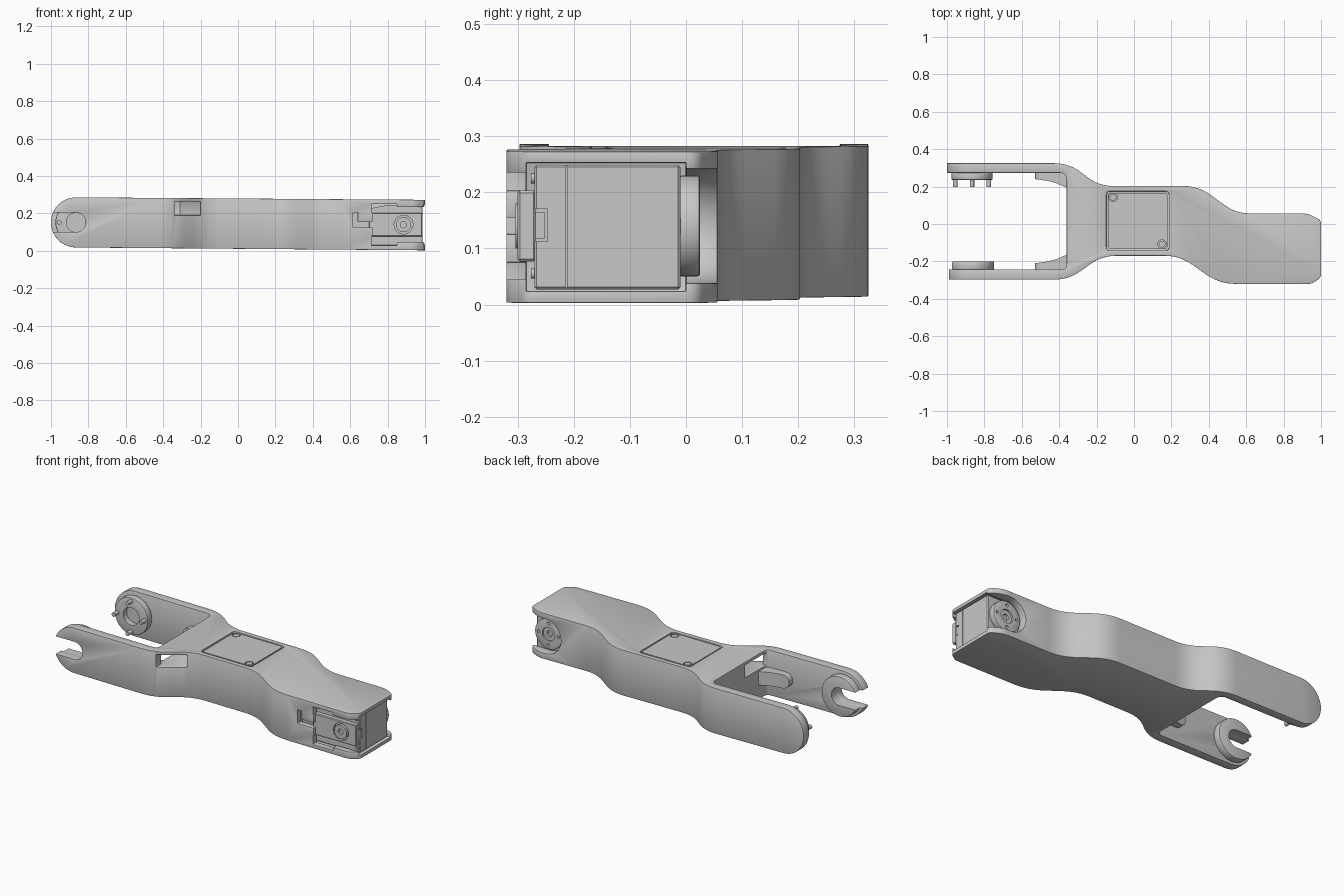
import bpy, bmesh, math
from mathutils import Vector

cube = bpy.data.objects.get("Cube")
if cube:
    bpy.data.objects.remove(cube, do_unlink=True)

grey = bpy.data.materials.new("plain grey")
grey.use_nodes = True
COLOUR = (0.58, 0.58, 0.58, 1)
grey.diffuse_color = COLOUR
grey.node_tree.nodes["Principled BSDF"].inputs["Base Color"].default_value = COLOUR


def finish(name, bm):
    bmesh.ops.recalc_face_normals(bm, faces=bm.faces)
    mesh = bpy.data.meshes.new(name)
    bm.to_mesh(mesh)
    bm.free()
    mesh.materials.append(grey)
    ob = bpy.data.objects.new(name, mesh)
    bpy.context.collection.objects.link(ob)
    return ob


def prism(name, pts, lo, hi, axis="z"):
    """Extrude an outline: xy points along z, or xz points along y."""
    bm = bmesh.new()
    place = (lambda p, d: (p[0], p[1], d)) if axis == "z" else (lambda p, d: (p[0], d, p[1]))
    low = [bm.verts.new(place(p, lo)) for p in pts]
    high = [bm.verts.new(place(p, hi)) for p in pts]
    bm.faces.new(low)
    bm.faces.new(high[::-1])
    for i in range(len(pts)):
        bm.faces.new((low[i - 1], high[i - 1], high[i], low[i]))
    return finish(name, bm)


def box(name, x, y, z):
    return prism(name, [(x[0], y[0]), (x[1], y[0]), (x[1], y[1]), (x[0], y[1])], *z)


def arc(cx, cz, r, start=0, end=360, n=40):
    steps = n if end - start == 360 else n + 1
    angles = [math.radians(start + (end - start) * i / n) for i in range(steps)]
    return [(cx + r * math.cos(a), cz + r * math.sin(a)) for a in angles]


def disc(name, cx, cz, r, y0, y1, n=40):
    return prism(name, arc(cx, cz, r, n=n), y0, y1, "y")


def fillet(corners, n=6):
    """Round each (x, y, size) corner of an outline."""
    out = []
    for i, (x, y, r) in enumerate(corners):
        p = Vector((x, y))
        if not r:
            out.append(p)
            continue
        a = p + (Vector(corners[i - 1][:2]) - p).normalized() * r
        b = p + (Vector(corners[(i + 1) % len(corners)][:2]) - p).normalized() * r
        for k in range(n + 1):
            t = k / n
            out.append(a * (1 - t) ** 2 + p * 2 * t * (1 - t) + b * t * t)
    return out


def apply_all(ob):
    bpy.context.view_layer.objects.active = ob
    for m in list(ob.modifiers):
        bpy.ops.object.modifier_apply(modifier=m.name)


def combine(ob, other, operation="DIFFERENCE"):
    m = ob.modifiers.new("cut", "BOOLEAN")
    m.operation, m.solver, m.object = operation, "EXACT", other
    apply_all(ob)
    bpy.data.objects.remove(other, do_unlink=True)


def soften(ob, width, segments=2):
    m = ob.modifiers.new("soft edges", "BEVEL")
    m.width, m.segments, m.angle_limit = width, segments, math.radians(40)
    apply_all(ob)


# Forked link body
body = prism("link_body", fillet([
    (-1.02, 0.325, 0), (-1.02, 0.274, 0), (-0.36, 0.274, .04), (-0.36, -0.244, .03),
    (-1.02, -0.244, 0), (-1.02, -0.297, 0), (-0.345, -0.297, .08), (-0.175, -0.17, .08),
    (0.245, -0.17, .08), (0.455, -0.32, .09), (0.95, -0.32, .02), (1, -0.285, .02),
    (1, 0.02, .02), (0.93, 0.056, .03), (0.545, 0.056, .08), (0.345, 0.203, .08),
    (-0.19, 0.203, .08), (-0.345, 0.325, .08)]), -0.1, 0.4)
HUB_X, HUB_Z = -0.866, 0.152
side = arc(HUB_X, HUB_Z, 0.134, 90, 270, 28) + [(1.1, 0.002), (1.1, 0.272)]
combine(body, prism("side_shape", side, -0.5, 0.5, "y"), "INTERSECT")

# Inner ribs with rounded tips where the arms meet the body
for name, s, wall in (("rear_rib", 1, 0.28), ("front_rib", -1, 0.25)):
    depth = [(-0.53, 0), (-0.53, -.04), (-0.46, -.05), (-0.42, -.06), (-0.35, -.09), (-0.35, 0)]
    rib = prism(name, [(x, s * (wall + d)) for x, d in depth], 0, 0.3)
    tip = arc(-0.49, 0.14, 0.04, 90, 270, 16) + [(-0.3, 0.1), (-0.3, 0.18)]
    combine(rib, prism("rib_shape", tip, -0.4, 0.4, "y"), "INTERSECT")

# Fork bosses
front_boss = disc("front_boss", HUB_X, HUB_Z, 0.118, -0.246, -0.2)
rear_boss = disc("rear_boss", HUB_X, HUB_Z, 0.11, 0.235, 0.276)
for boss in (front_boss, rear_boss):
    soften(boss, 0.006)
slot = arc(HUB_X, HUB_Z, 0.052, -90, 90, 20) + [(-1.1, HUB_Z + .052), (-1.1, HUB_Z - .052)]
for part in (body, front_boss):
    combine(part, prism("slot_cut", slot, -0.4, -0.1, "y"))
combine(rear_boss, disc("hub_cut", HUB_X, HUB_Z, 0.052, 0.2, 0.268))
for i in range(4):
    a = math.radians(90 * i)
    px, pz = HUB_X + 0.09 * math.cos(a), HUB_Z + 0.09 * math.sin(a)
    disc(f"rear_pin_{i + 1}", px, pz, 0.012, 0.198, 0.24, 16)

# Cable window from the front flank into the fork
tunnel = [(-0.2, -0.35), (-0.2, -0.18), (-0.31, -0.04), (-0.45, -0.04), (-0.45, -0.235), (-0.34, -0.235),
          (-0.34, -0.35)]
combine(body, prism("window_cut", tunnel, 0.19, 0.264))

# Recessed top cover with two screws
cover = [(-0.148, -0.142, .02), (0.187, -0.142, .02), (0.187, 0.175, .02), (-0.148, 0.175, .02)]
combine(body, prism("cover_cut", fillet(cover), 0.256, 0.4))
inset = [(x + math.copysign(.008, -x), y + math.copysign(.008, -y), r) for x, y, r in cover]
lid = prism("top_cover", fillet(inset), 0.25, 0.278)
for i, (x, y) in enumerate(((-0.112, 0.143), (0.15, -0.108))):
    combine(lid, prism("screw_well", arc(x, y, 0.023, n=24), 0.268, 0.3))
    prism(f"cover_screw_{i + 1}", arc(x, y, 0.018, n=24), 0.26, 0.277)

# Motor bay: end opening, front cut-outs and rear horn opening
AX, AZ = 0.885, 0.14
bay_cuts = [
    box("bay", (0.6, 1.1), (-0.285, 0.0), (0.024, 0.253)),
    box("front_opening", (0.72, 1.1), (-0.4, -0.2), (0.045, 0.235)),
    box("upper_pocket", (0.715, 0.85), (-0.4, -0.2), (0.203, 0.25)),
    box("lower_pocket", (0.715, 0.85), (-0.4, -0.2), (0.028, 0.075)),
    prism("hook_slot", [(0.615, 0.125), (0.73, 0.125), (0.73, 0.155), (0.64, 0.155),
                        (0.64, 0.205), (0.615, 0.205)], -0.4, -0.2, "y"),
    prism("horn_opening", arc(AX, AZ, 0.102, 90, 270) + [(1.1, AZ - .102), (1.1, AZ + .102)],
          -0.02, 0.2, "y")]
for cutter in bay_cuts:
    combine(body, cutter)
soften(body, 0.006)

# Motor
motor = box("motor_case", (0.61, 0.987), (-0.27, -0.01), (0.027, 0.249))
soften(motor, 0.004, 1)
combine(motor, box("seam_cut", (0.984, 1.1), (-0.215, -0.212), (0, 0.3)))
combine(motor, box("plug_cut", (0.97, 1.1), (-0.3, -0.247), (0.112, 0.17)))
box("motor_plug", (0.95, 0.983), (-0.268, -0.252), (0.117, 0.165))
plate = box("motor_front_plate", (0.7, 0.985), (-0.3, -0.268), (0.077, 0.203))
soften(plate, 0.004, 1)
combine(plate, disc("well_cut", AX, AZ, 0.05, -0.4, -0.285))
hub = disc("motor_front_hub", AX, AZ, 0.04, -0.304, -0.28)
combine(hub, disc("bore_cut", AX, AZ, 0.017, -0.4, -0.29, 20))
for name, z in (("upper_case_screw", 0.225), ("lower_case_screw", 0.055)):
    disc(name, 0.97, z, 0.009, -0.276, -0.265, 16)

# Rear output horn with bolt holes
horn = disc("output_horn", AX, AZ, 0.09, -0.012, 0.025)
soften(horn, 0.005)
combine(horn, disc("horn_recess", AX, AZ, 0.04, 0.015, 0.1))
combine(horn, disc("horn_bore", AX, AZ, 0.018, 0.0, 0.1, 20))
for i in range(4):
    a = math.radians(90 * i)
    combine(horn, disc("bolt_cut", AX + .065 * math.cos(a), AZ + .065 * math.sin(a), 0.009, 0.005, 0.1, 16))

# Smooth curved surfaces, keep edges crisp
bpy.ops.object.select_all(action="DESELECT")
for ob in bpy.context.scene.objects:
    if ob.type == "MESH":
        ob.select_set(True)
        bpy.context.view_layer.objects.active = ob
bpy.ops.object.shade_smooth_by_angle(angle=math.radians(32))
